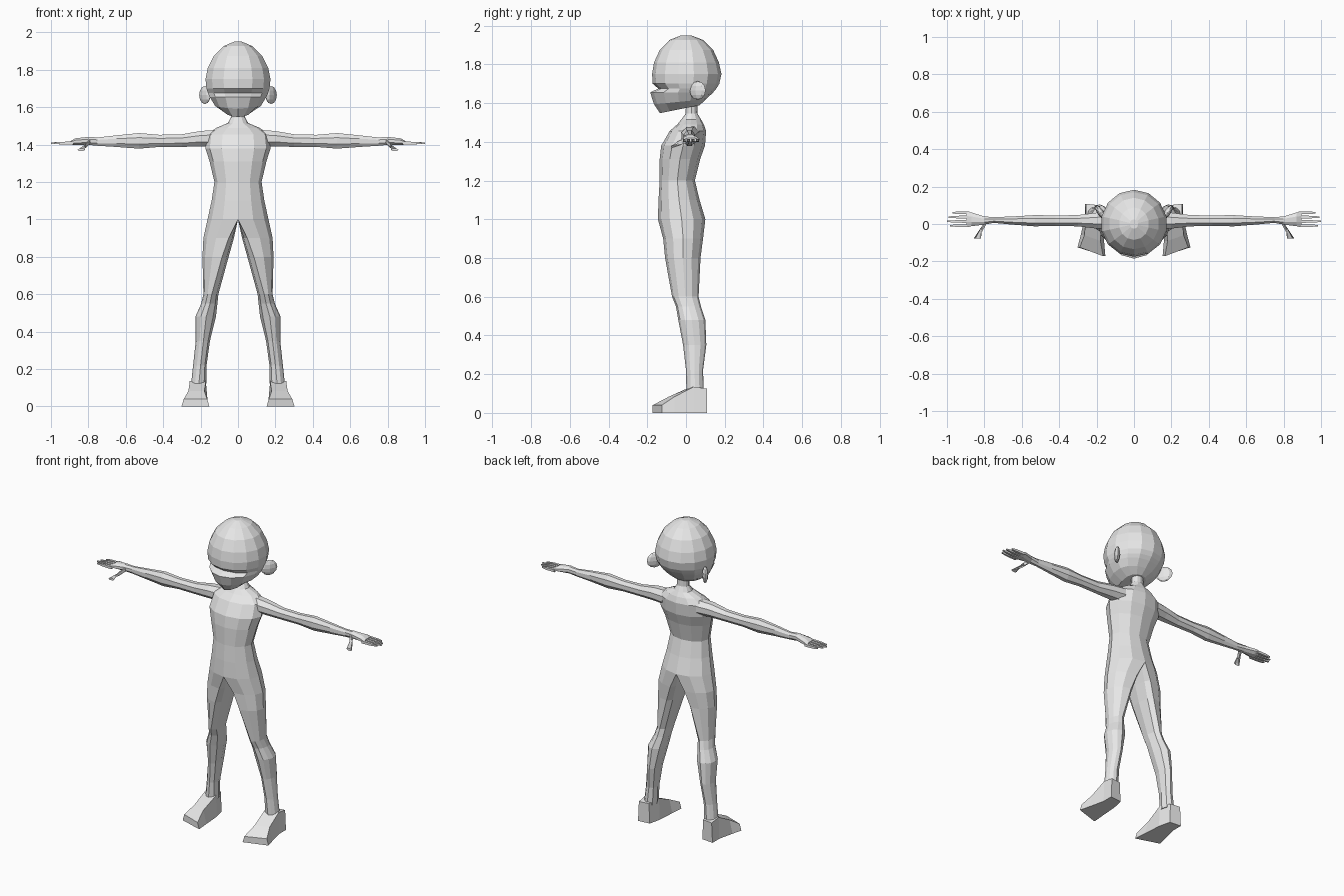
import bpy, bmesh, math
from mathutils import Matrix, Vector

if "Cube" in bpy.data.objects:
    bpy.data.objects.remove(bpy.data.objects["Cube"], do_unlink=True)

clay = bpy.data.materials.new("light_grey")
clay.use_nodes = True
GREY = (0.8, 0.8, 0.8, 1)
clay.diffuse_color = GREY
clay.node_tree.nodes["Principled BSDF"].inputs["Base Color"].default_value = GREY


def finish(name, bm, mirrored=True):
    """Mirror across x, weld the centre seam and make a flat-shaded object."""
    if mirrored:
        bmesh.ops.mirror(bm, geom=bm.verts[:] + bm.edges[:] + bm.faces[:],
                         axis='X', merge_dist=0.0005)
        bmesh.ops.remove_doubles(bm, verts=bm.verts[:], dist=0.0005)
    bmesh.ops.recalc_face_normals(bm, faces=bm.faces[:])
    mesh = bpy.data.meshes.new(name)
    bm.to_mesh(mesh)
    bm.free()
    mesh.materials.append(clay)
    bpy.context.collection.objects.link(bpy.data.objects.new(name, mesh))


def bridge(bm, a, b, closed=True):
    n = len(a)
    for i in range(n if closed else n - 1):
        j = (i + 1) % n
        bm.faces.new((a[i], a[j], b[j], b[i]))


def loft(bm, rings):
    """Skin closed rings of points and cap both ends."""
    loops = [[bm.verts.new(p) for p in ring] for ring in rings]
    for a, b in zip(loops, loops[1:]):
        bridge(bm, a, b)
    bm.faces.new(loops[0])
    bm.faces.new(loops[-1])


# Torso and legs: one skin, splitting at the crotch
ARC, INNER = 7, 3


def body_ring(z, x0, xm, x1, front, back, count):
    points = []
    for i in range(count):
        t = math.pi * i / (ARC - 1)
        if i >= ARC:
            t = math.pi * (1 + (i - ARC + 1) / (INNER + 1))
        s = math.sin(t) if abs(math.sin(t)) > 1e-6 else 0
        x = xm + s * ((x1 - xm) if s > 0 else (xm - x0))
        y = (front + back) / 2 - math.cos(t) * (back - front) / 2
        points.append(Vector((x, y, z)))
    return points


# height, half width, front, back
torso = [
    (1.62, .037, 0, .058), (1.545, .038, -.002, .06), (1.515, .055, -.025, .078),
    (1.49, .115, -.045, .092), (1.455, .165, -.085, .104), (1.38, .174, -.128, .098),
    (1.31, .152, -.136, .073), (1.2, .126, -.136, .046), (1.1, .141, -.142, .07),
]
# height, inner x, middle x, outer x, front, back
leg = [
    (1.0, 0, 0, .163, -.145, .1), (.9, .022, .05, .185, -.118, .088),
    (.8, .05, .085, .19, -.108, .075), (.6, .105, .14, .185, -.072, .065),
    (.55, .11, .15, .197, -.052, .077), (.48, .118, .17, .228, -.04, .1),
    (.35, .15, .185, .226, -.015, .105), (.22, .168, .2, .24, 0, .088),
    (.11, .17, .21, .252, .002, .092),
]
bm = bmesh.new()
upper = [[bm.verts.new(p) for p in body_ring(z, 0, 0, w, f, b, ARC)]
         for z, w, f, b in torso]
lower = [[bm.verts.new(p) for p in body_ring(*r, ARC + INNER)] for r in leg]
upper.append(lower[0][:ARC])
for a, b in zip(upper, upper[1:]):
    bridge(bm, a, b, closed=False)
for a, b in zip(lower, lower[1:]):
    bridge(bm, a, b)
bm.faces.new(lower[-1])
finish("torso_and_legs", bm)

# Arms with palms: x, y range, z range
arm = [
    (.12, -.03, .075, 1.385, 1.482), (.2, -.028, .064, 1.387, 1.476),
    (.3, -.015, .05, 1.385, 1.458), (.42, -.012, .048, 1.385, 1.455),
    (.53, -.015, .05, 1.375, 1.465), (.65, -.005, .042, 1.385, 1.452),
    (.75, .005, .038, 1.392, 1.44), (.8, -.005, .042, 1.397, 1.443),
    (.87, -.015, .065, 1.397, 1.435), (.895, -.016, .068, 1.399, 1.42),
]


def arm_ring(x, y0, y1, z0, z1, sides=8):
    angles = [math.tau * (i + .5) / sides for i in range(sides)]
    return [Vector((x, (y0 + y1) / 2 + math.cos(a) * (y1 - y0) / 2,
                    (z0 + z1) / 2 + math.sin(a) * (z1 - z0) / 2)) for a in angles]


bm = bmesh.new()
loft(bm, [arm_ring(*r) for r in arm])
finish("arms", bm)

# Fingers: slim tapered rods in a row
bm = bmesh.new()
for y, tip in ((-.009, .985), (.014, 1.0), (.037, .992), (.06, .97)):
    loft(bm, [arm_ring(x, y - r, y + r, 1.408 - r, 1.408 + r, 4)
              for x, r in ((.88, .011), (.94, .01), (tip, .005))])
finish("fingers", bm)

# Thumbs: slanting forward and down from the wrist
bm = bmesh.new()
loft(bm, [arm_ring(x, y - r, y + r, z - h, z + h, 6) for x, y, z, r, h in (
    (.79, .015, 1.418, .02, .014), (.815, -.03, 1.395, .018, .013))]
    + [[Vector((.838 + .02 * math.cos(a), -.078, 1.372 + .008 * math.sin(a)))
        for a in [math.tau * (i + .5) / 6 + math.pi / 2 for i in range(6)]]])
finish("thumbs", bm)

# Head: height, half width, front, back, tilt; the front steps in above the lip
head = [
    (1.95, .022, -.025, .025, 0), (1.926, .08, -.085, .088, 0),
    (1.875, .133, -.135, .14, 0), (1.81, .166, -.165, .17, 0),
    (1.75, .178, -.175, .183, 0), (1.7, .173, -.172, .172, 0),
    (1.675, .165, -.143, .157, 0), (1.655, .155, -.185, .14, 0),
    (1.61, .125, -.165, .105, .1), (1.575, .068, -.135, .07, .2),
]
SIDES = 14
bm = bmesh.new()
rings = []
for z, w, front, back, tilt in head:
    ring = []
    for i in range(SIDES):
        a = math.tau * i / SIDES
        c = math.cos(a)
        y = c * front if c > 0 else -c * back
        ring.append(Vector((w * math.sin(a), y, z + tilt * y)))
    rings.append(ring)
loft(bm, rings)
finish("head", bm, mirrored=False)

# Ears: thin flaps flaring out toward the back
bm = bmesh.new()
bmesh.ops.create_uvsphere(
    bm, u_segments=8, v_segments=6, radius=1,
    matrix=Matrix.Translation((.177, .06, 1.665))
    @ Matrix.Rotation(math.radians(-35), 4, 'Z')
    @ Matrix.Diagonal((.018, .05, .048, 1)))
finish("ears", bm)

# Feet: wedges from heel to toe, splayed outward
# inner x, outer x, inner y, outer y, top height, top inset
foot = [
    (.185, .262, .1, .108, .125, .006), (.168, .262, .025, .04, .135, .004),
    (.16, .285, -.09, -.06, .083, .02), (.153, .302, -.172, -.125, .04, .012),
]
bm = bmesh.new()
loft(bm, [[Vector((xi, yi, 0)), Vector((xo, yo, 0)),
           Vector((xo - inset, yo, top)), Vector((xi + inset, yi, top))]
          for xi, xo, yi, yo, top, inset in foot])
finish("feet", bm)
